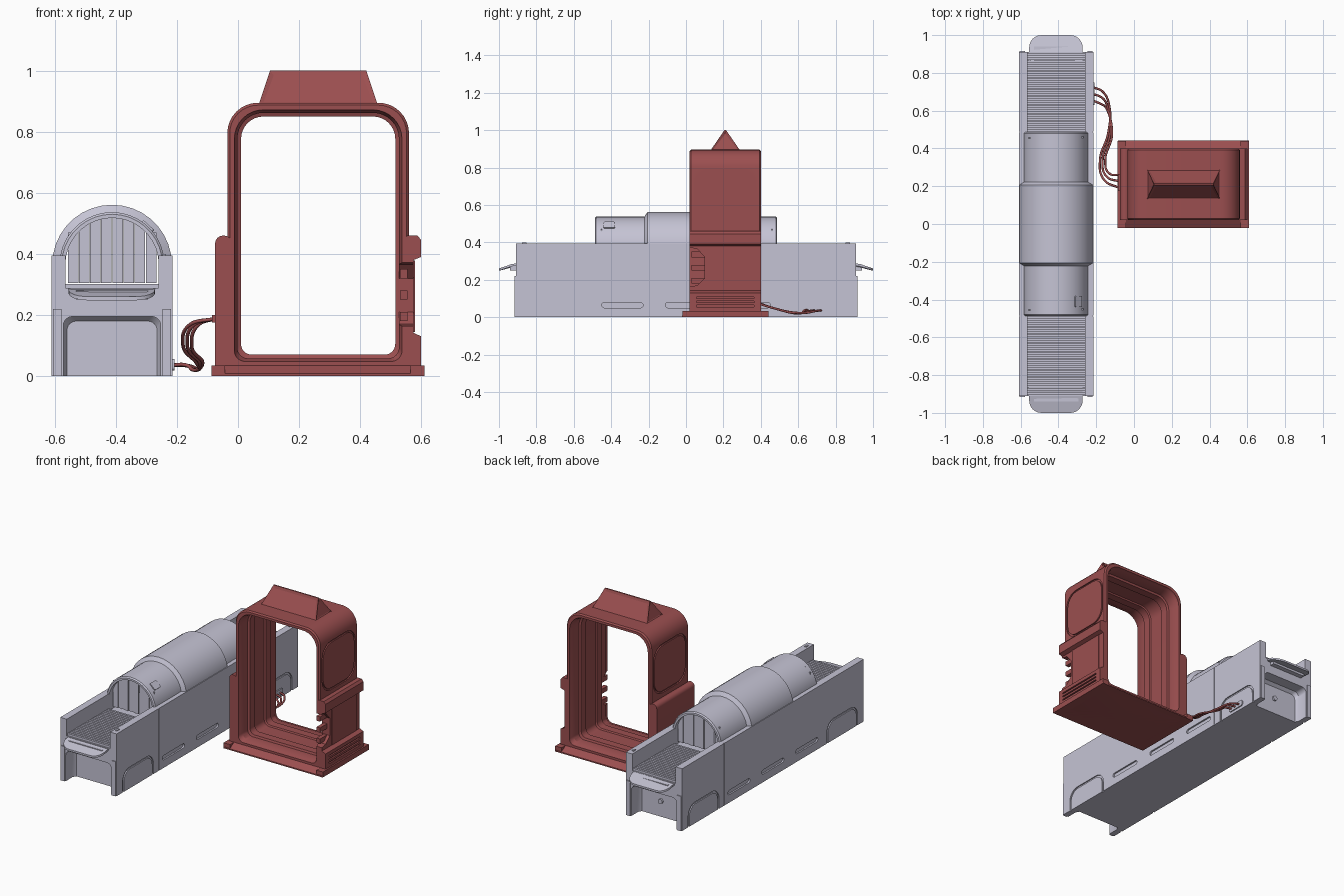
import bpy, bmesh
from math import pi, sin, cos, sqrt
from mathutils import Vector

if "Cube" in bpy.data.objects:
    bpy.data.objects.remove(bpy.data.objects["Cube"])


def material(name, rgb):
    m = bpy.data.materials.new(name)
    m.use_nodes = True
    m.diffuse_color = (*rgb, 1)
    m.node_tree.nodes["Principled BSDF"].inputs["Base Color"].default_value = (*rgb, 1)
    return m


RED = material("brick red", (0.33, 0.078, 0.08))
GREY = material("lavender grey", (0.56, 0.55, 0.66))


def finish(name, bm, mat, smooth=True):
    bmesh.ops.recalc_face_normals(bm, faces=bm.faces)
    me = bpy.data.meshes.new(name)
    bm.to_mesh(me)
    bm.free()
    me.materials.append(mat)
    ob = bpy.data.objects.new(name, me)
    bpy.context.collection.objects.link(ob)
    if smooth:
        shade(ob)
    return ob


def shade(ob):
    bpy.ops.object.select_all(action="DESELECT")
    ob.select_set(True)
    bpy.context.view_layer.objects.active = ob
    bpy.ops.object.shade_smooth_by_angle(angle=0.55)


def rrect(u0, u1, v0, v1, rb, rt=None, n=6):
    """Rounded rectangle, with separate bottom and top corner radii."""
    rt = rb if rt is None else rt
    pts = []
    corners = [(u1 - rb, v0 + rb, rb), (u1 - rt, v1 - rt, rt), (u0 + rt, v1 - rt, rt), (u0 + rb, v0 + rb, rb)]
    for k, (u, v, r) in enumerate(corners):
        for i in range(n + 1):
            a = (k - 1 + i / n) * pi / 2
            pts.append((u + r * cos(a), v + r * sin(a)))
    return pts


def loft(name, sections, axis, mat, caps=True, wrap=False, closed=True):
    """Skin profiles (t, points) placed along an axis."""
    place = {"x": lambda t, u, v: (t, u, v), "y": lambda t, u, v: (u, t, v), "z": lambda t, u, v: (u, v, t)}[axis]
    bm = bmesh.new()
    rows = [[bm.verts.new(place(t, u, v)) for u, v in pts] for t, pts in sections]
    for a, b in list(zip(rows, rows[1:])) + ([(rows[-1], rows[0])] if wrap else []):
        n = len(a)
        for i in range(n if closed else n - 1):
            j = (i + 1) % n
            bm.faces.new((a[i], a[j], b[j], b[i]))
    if caps and not wrap:
        bm.faces.new(rows[0])
        bm.faces.new(rows[-1])
    bmesh.ops.remove_doubles(bm, verts=bm.verts, dist=1e-5)
    return finish(name, bm, mat)


def prism(name, pts, axis, a, b, mat):
    return loft(name, [(a, pts), (b, pts)], axis, mat)


def groove(outer, inner, axis, a, b):
    return loft("cutter", [(a, outer), (b, outer), (b, inner), (a, inner)], axis, GREY, wrap=True)


def boxes(name, dims, mat):
    bm = bmesh.new()
    for x0, x1, y0, y1, z0, z1 in dims:
        made = bmesh.ops.create_cube(bm, size=1)["verts"]
        for v in made:
            v.co = Vector(((x0 + x1) / 2 + v.co.x * (x1 - x0), (y0 + y1) / 2 + v.co.y * (y1 - y0),
                           (z0 + z1) / 2 + v.co.z * (z1 - z0)))
    return finish(name, bm, mat, False)


def carve(ob, cutters):
    for c in cutters:
        m = ob.modifiers.new("cut", "BOOLEAN")
        m.operation, m.solver, m.object = "DIFFERENCE", "EXACT", c
    dg = bpy.context.evaluated_depsgraph_get()
    me = bpy.data.meshes.new_from_object(ob.evaluated_get(dg))
    ob.modifiers.clear()
    ob.data = me
    for c in cutters:
        bpy.data.objects.remove(c)
    shade(ob)


# ---- Conveyor body: a U channel with grooves, slots and hollow ends
CX, W0, W1, I0, I1, TOP, END = -0.4125, -0.61, -0.215, -0.565, -0.26, 0.395, 0.91
channel = [(W0, 0), (W1, 0), (W1, TOP), (I1, TOP), (I1, 0.288), (I0, 0.288), (I0, TOP), (W0, TOP)]
body = prism("conveyor_body", channel, "y", -END, END, GREY)
cuts = []
for s in (-1, 1):
    shape = rrect(-0.572, -0.253, -0.1, 0.195, 0.01, 0.03)
    deep = rrect(-0.56, -0.265, -0.1, 0.18, 0.01, 0.03)
    cuts.append(loft("cutter", [(s * 0.95, shape), (s * 0.84, shape), (s * 0.82, deep)], "y", GREY))
    for x in (W0, W1):
        a, b = x - 0.007, x + 0.007
        cuts.append(groove(rrect(s * 0.695 - 0.155, s * 0.695 + 0.155, -0.1, 0.135, 0.01, 0.07),
                           rrect(s * 0.695 - 0.143, s * 0.695 + 0.143, -0.08, 0.123, 0.01, 0.06), "x", a, b))
        cuts.append(prism("cutter", rrect(s * 0.487 - 0.002, s * 0.487 + 0.002, -0.1, 0.5, 0.001), "x",
                          x - 0.003, x + 0.003, GREY))
for x in (W0, W1):
    for y in (-0.34, 0, 0.34):
        cuts.append(prism("cutter", rrect(y - 0.11, y + 0.11, 0.05, 0.078, 0.0135), "x", x - 0.01, x + 0.01, GREY))
carve(body, cuts)

# ---- Belt slats, curtain strips, end trays and leg plates
for s, word in ((-1, "front"), (1, "back")):
    ys = [s * (0.497 + 0.019 * i) for i in range(22)]
    boxes(word + "_belt_slats", [(I0, I1, y - 0.0065, y + 0.0065, 0.28, 0.302) for y in ys], GREY)
    strips = []
    for i in range(8):
        x = CX + (i - 3.5) * 0.0365
        reach = abs(x - CX) - 0.017
        strips.append((x - 0.0172, x + 0.0172, s * 0.455 - 0.003 + 0.004 * (i % 2), s * 0.455 + 0.003 + 0.004 * (i % 2),
                       0.305, 0.365 + sqrt(0.153 ** 2 - reach ** 2)))
    boxes(word + "_curtain", strips, GREY)
    boxes(word + "_leg_plates", [(x, x + 0.028, s * 0.91 - 0.006, s * 0.91 + 0.006, 0, 0.22)
                                 for x in (-0.606, -0.247)], GREY)
    plan = [(x, s * y) for x, y in rrect(-0.555, -0.272, 0.86, 1.0, 0.005, 0.065)]
    tray = loft(word + "_tray", [(0, plan), (0.012, plan)], "z", GREY)
    for v in tray.data.vertices:
        v.co.z += 0.283 - 0.35 * max(0, abs(v.co.y) - 0.9)
    boxes(word + "_tray_bracket", [(-0.53, -0.295, s * 0.92 - 0.02, s * 0.92 + 0.02, 0.25, 0.28)], GREY)
    boxes(word + "_wall_button", [(-0.247, -0.235, s * 0.865 - 0.012, s * 0.865 + 0.012, 0.39, 0.4)], GREY)
prism("end_socket", rrect(-0.415, -0.385, 0.085, 0.115, 0.0149), "y", 0.81, 0.832, GREY)


# ---- Tunnel hood: arches of changing radius, open underneath
def arch(r, n=18):
    arc = [(CX + r * cos(pi * i / n), 0.365 + r * sin(pi * i / n)) for i in range(n + 1)]
    return [(CX + r, 0.292)] + arc + [(CX - r, 0.292)]


half = [(0.487, 0.153), (0.487, 0.165), (0.48, 0.172), (0.222, 0.172), (0.207, 0.196)]
steps = [(-y, r) for y, r in half] + half[::-1]
loft("tunnel_hood", [(y, arch(r)) for y, r in steps], "y", GREY, wrap=True, closed=False)
button = prism("hood_button", rrect(-0.024, 0.024, -0.03, 0.03, 0.008), "z", -0.004, 0.005, GREY)
button.location = (CX + 0.172 * sin(0.75), -0.41, 0.365 + 0.172 * cos(0.75))
button.rotation_euler.y = 0.75


# ---- Scanner gate: rounded frame with a stepped lining
def outer(e):
    return rrect(-0.035 + e, 0.56 - e, 0, 0.895 - e, 0.005, 0.1 - e, 8)


def lining(e):
    return rrect(-0.012 + e, 0.537 - e, 0.048 + e, 0.872 - e, 0.035, 0.095 - e, 8)


inner = [(0.02, 0), (0.035, 0.003), (0.05, 0.01), (0.1, 0.01), (0.105, 0.022), (0.155, 0.022), (0.16, 0.014)]
inner += [(0.42 - y, e) for y, e in inner[::-1]]
gate = loft("scanner_frame", [(0.4, outer(0.008)), (0.392, outer(0)), (0.028, outer(0)), (0.02, outer(0.008))]
            + [(y, lining(e)) for y, e in inner], "y", RED, wrap=True)
cuts = [groove(rrect(0.043, 0.377, 0.485, 0.795, 0.09), rrect(0.054, 0.366, 0.496, 0.784, 0.08), "x",
               x - 0.008, x + 0.008) for x in (-0.035, 0.56)]


# ---- Side housings; the left one is waisted, vented and notched
def notch():
    wedge = [(0, 0.16), (0.06, 0.17), (0.1, 0.21), (0.1, 0.32), (0.06, 0.365), (0, 0.375)]
    return prism("cutter", wedge, "x", 0.526, 0.7, RED)


carve(gate, cuts + [notch()])
prism("right_housing", rrect(-0.075, -0.02, 0, 0.46, 0.005, 0.026), "y", 0.02, 0.4, RED)
waist = [(0.545, 0), (0.6, 0), (0.6, 0.13), (0.574, 0.142), (0.574, 0.38), (0.6, 0.39), (0.6, 0.445),
         (0.588, 0.46), (0.556, 0.46), (0.545, 0.448)]
left = prism("left_housing", waist, "y", 0.02, 0.4, RED)
vents = [prism("cutter", rrect(0.055, 0.365, z, z + 0.009, 0.003), "x", 0.59, 0.62, RED) for z in (0.055, 0.077, 0.099)]
carve(left, vents + [notch()])
boxes("side_panel", [(0.56, 0.579, 0.115, 0.36, 0.145, 0.378)], RED)
boxes("notch_latches", [(0.53, 0.555, 0.03, 0.1, z, z + 0.03) for z in (0.18, 0.25, 0.32)], RED)

# ---- Ramped base with corner feet
ramp = [(-0.022, 0), (0.442, 0), (0.442, 0.008), (0.4, 0.034), (0.02, 0.034), (-0.022, 0.008)]
prism("base_plate", ramp, "x", -0.085, 0.608, RED)
boxes("base_feet", [(x, x + 0.045, y, y + 0.05, 0, 0.034) for x in (-0.087, 0.565) for y in (-0.02, 0.39)], RED)
boxes("base_side_rails", [(x, x + 0.025, 0.0, 0.42, 0, 0.034) for x in (-0.087, 0.585)], RED)

# ---- Roof beacon: a tapered ridge with inset panels
bm = bmesh.new()
low = [bm.verts.new(p) for p in ((0.068, 0.13, 0.89), (0.457, 0.13, 0.89), (0.457, 0.29, 0.89), (0.068, 0.29, 0.89))]
high = [bm.verts.new(p) for p in ((0.105, 0.206, 1), (0.42, 0.206, 1), (0.42, 0.214, 1), (0.105, 0.214, 1))]
sides = [bm.faces.new((low[i], low[(i + 1) % 4], high[(i + 1) % 4], high[i])) for i in range(4)]
bm.faces.new(high)
bm.faces.new(low[::-1])
bmesh.ops.recalc_face_normals(bm, faces=bm.faces)
bmesh.ops.inset_individual(bm, faces=[sides[1], sides[3]], thickness=0.018)
for f in (sides[1], sides[3]):
    for v in f.verts:
        v.co.x += 0.007 if v.co.x < 0.26 else -0.007
bmesh.ops.inset_individual(bm, faces=[sides[0], sides[2]], thickness=0.02, depth=-0.004)
finish("roof_beacon", bm, RED, False)

# ---- Cables from the conveyor to the gate, with plugs
prism("cable_plug", rrect(0.63, 0.75, 0.018, 0.056, 0.012), "x", -0.22, -0.208, GREY)
boxes("gate_plug", [(-0.085, -0.07, 0.175, 0.265, 0.175, 0.2)], RED)
for k in range(3):
    d = k * 0.035
    route = [(-0.22, 0.725 - d, 0.036), (-0.165, 0.7 - d, 0.034), (-0.13 - 0.3 * d, 0.62, 0.022),
             (-0.137 + 0.3 * d, 0.48, 0.045), (-0.18 + 0.4 * d, 0.34, 0.1), (-0.155 + 0.4 * d, 0.23 + d / 2, 0.17),
             (-0.075, 0.19 + d, 0.188)]
    cu = bpy.data.curves.new("cable", "CURVE")
    cu.dimensions, cu.bevel_depth, cu.bevel_resolution = "3D", 0.006, 2
    sp = cu.splines.new("BEZIER")
    sp.bezier_points.add(len(route) - 1)
    for p, co in zip(sp.bezier_points, route):
        p.co = co
        p.handle_left_type = p.handle_right_type = "AUTO"
    cu.materials.append(RED)
    bpy.context.collection.objects.link(bpy.data.objects.new("cable_" + str(k + 1), cu))
